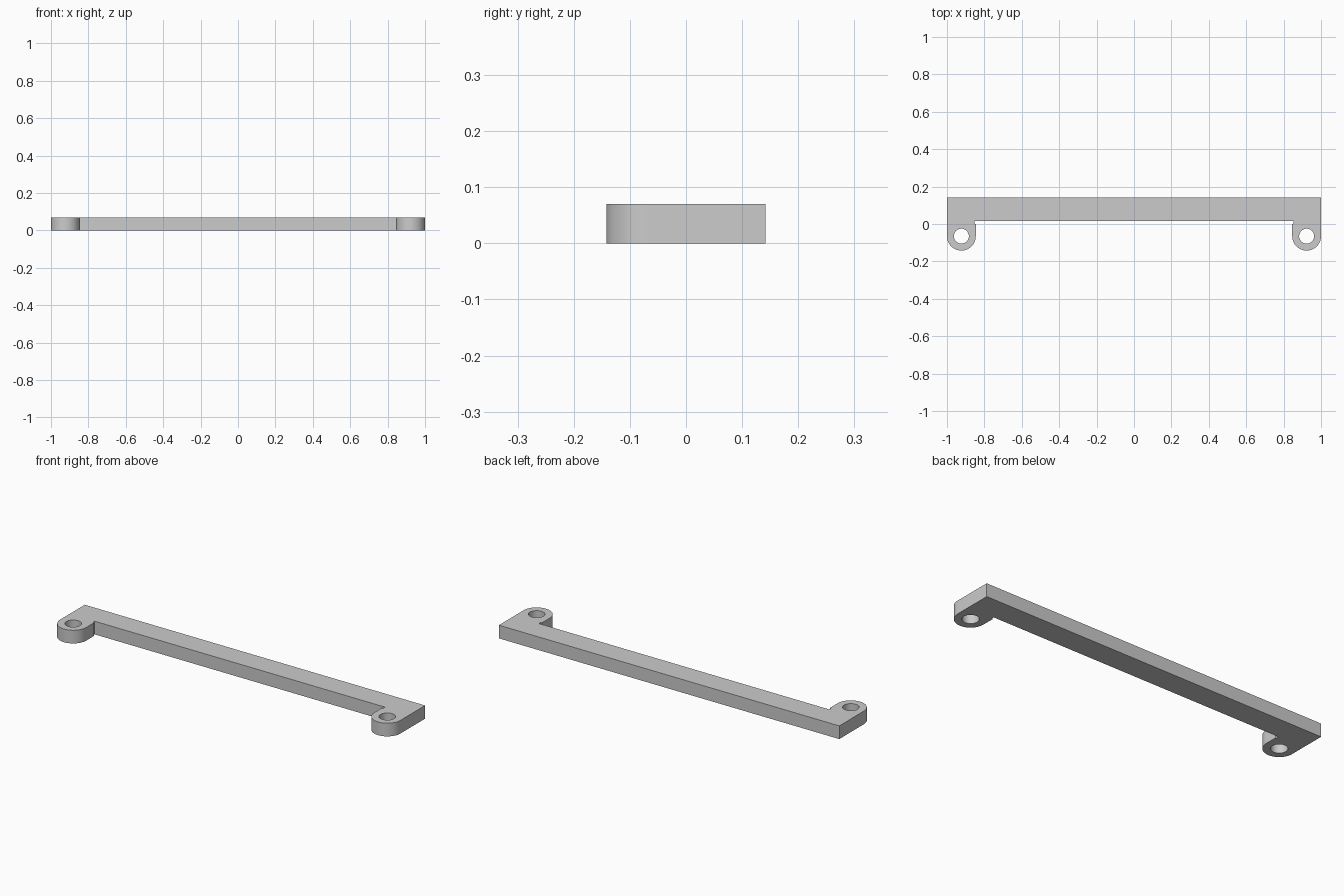
import bpy
import bmesh
from math import sin, cos, pi, radians

cube = bpy.data.objects.get("Cube")
if cube:
    bpy.data.objects.remove(cube, do_unlink=True)

HEIGHT = 0.07
BACK, BAR_FRONT = 0.142, 0.016
LUG_X, LUG_Y, LUG_R, HOLE_R = 0.923, -0.065, 0.077, 0.04

grey = bpy.data.materials.new("plain_grey")
grey.use_nodes = True
colour = (0.6, 0.6, 0.6, 1)
grey.diffuse_color = colour
grey.node_tree.nodes["Principled BSDF"].inputs["Base Color"].default_value = colour


def arc(cx, cy, r, start, end, steps):
    angles = [start + (end - start) * i / steps for i in range(steps + 1)]
    return [(cx + r * cos(a), cy + r * sin(a)) for a in angles]


def add_loop(bm, points):
    verts = [bm.verts.new((x, y, 0)) for x, y in points]
    return [bm.edges.new((v, verts[i - 1])) for i, v in enumerate(verts)]


# Right half of the outline: back corner, rounded lug, small step into the bar
half = [(1, BACK)] + arc(LUG_X, LUG_Y, LUG_R, 0, -pi, 32)
half += [(LUG_X - LUG_R, 0), (0.853, 0.003), (0.853, BAR_FRONT)]
outline = half + [(-x, y) for x, y in reversed(half)]

# Flat plan with two screw holes, then extruded to full height
bm = bmesh.new()
edges = add_loop(bm, outline)
for side in (-1, 1):
    edges += add_loop(bm, arc(side * LUG_X, LUG_Y, HOLE_R, 0, 2 * pi, 40)[:-1])
bmesh.ops.triangle_fill(bm, edges=edges, use_beauty=True, use_dissolve=False)
result = bmesh.ops.extrude_face_region(bm, geom=bm.faces[:], use_keep_orig=True)
top = [g for g in result["geom"] if isinstance(g, bmesh.types.BMVert)]
bmesh.ops.translate(bm, verts=top, vec=(0, 0, HEIGHT))
bmesh.ops.recalc_face_normals(bm, faces=bm.faces[:])

mesh = bpy.data.meshes.new("mounting_bar")
bm.to_mesh(mesh)
bm.free()
mesh.materials.append(grey)
bar = bpy.data.objects.new("mounting_bar", mesh)
bpy.context.collection.objects.link(bar)

# Smooth the rounded walls and keep the edges crisp
bpy.ops.object.select_all(action="DESELECT")
bar.select_set(True)
bpy.context.view_layer.objects.active = bar
bpy.ops.object.shade_smooth_by_angle(angle=radians(30))
